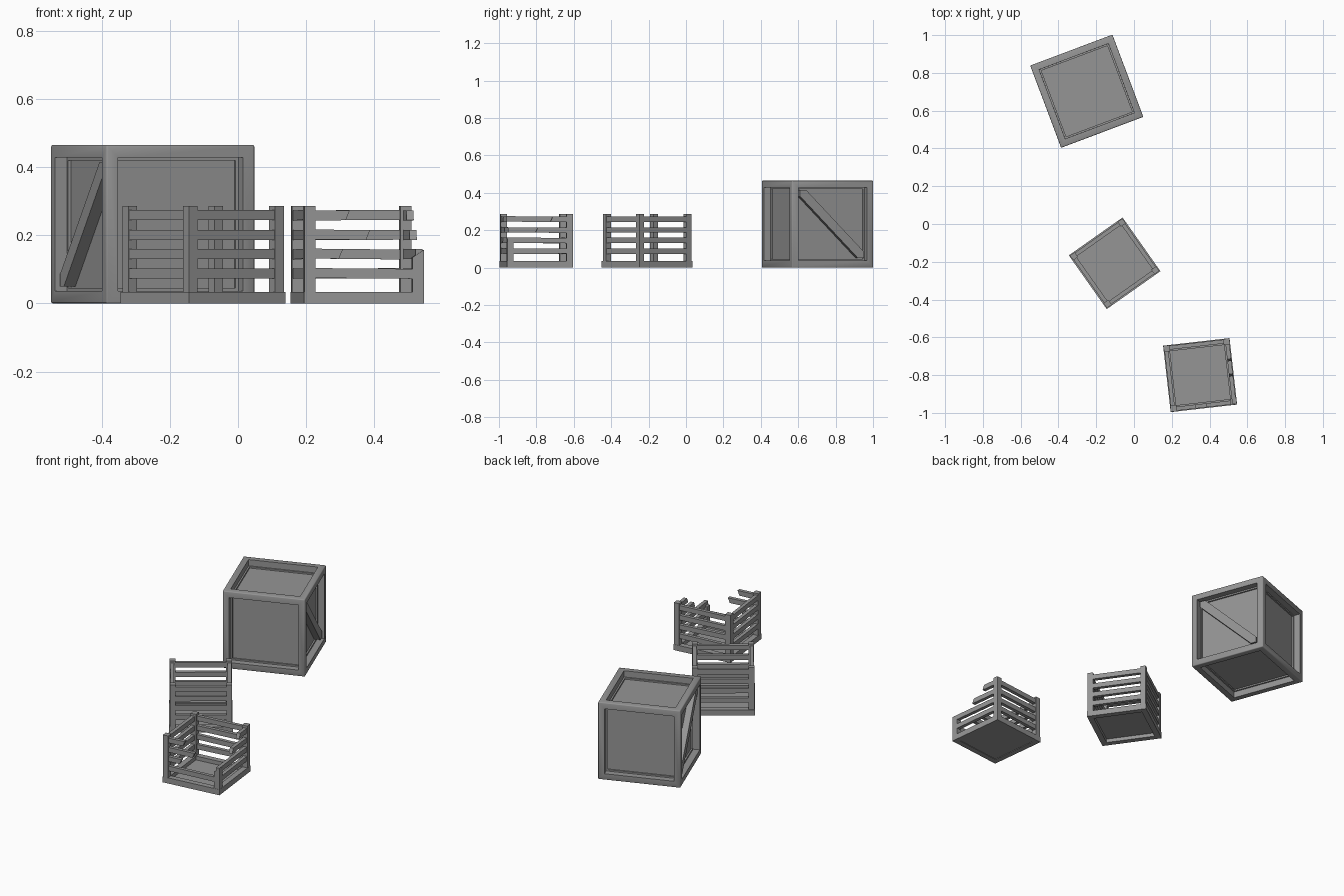
import bpy, bmesh, math, random
from mathutils import Matrix, Vector

random.seed(4)
cube = bpy.data.objects.get("Cube")
if cube:
    bpy.data.objects.remove(cube)

wood = bpy.data.materials.new("grey_wood")
wood.use_nodes = True
GREY = (0.3, 0.3, 0.3, 1)
wood.diffuse_color = GREY
wood.node_tree.nodes["Principled BSDF"].inputs["Base Color"].default_value = GREY


def finish(name, bm, matrix):
    bmesh.ops.recalc_face_normals(bm, faces=bm.faces)
    mesh = bpy.data.meshes.new(name)
    bm.to_mesh(mesh)
    bm.free()
    mesh.materials.append(wood)
    obj = bpy.data.objects.new(name, mesh)
    obj.matrix_world = matrix
    bpy.context.collection.objects.link(obj)
    return obj


def box(name, lo, hi, matrix, tweak=None):
    lo, hi = Vector(lo), Vector(hi)
    bm = bmesh.new()
    bmesh.ops.create_cube(bm, size=1)
    for v in bm.verts:
        v.co = Vector(a + (b - a) * (c + 0.5) for a, b, c in zip(lo, hi, v.co))
        if tweak:
            tweak(v.co)
    return finish(name, bm, matrix)


def place(x, y, degrees):
    return Matrix.Translation((x, y, 0)) @ Matrix.Rotation(math.radians(degrees), 4, "Z")


def turned(matrix, k):
    return matrix @ Matrix.Rotation(k * math.pi / 2, 4, "Z")


# Large closed crate: bevelled cube with a sunken panel on each side
SIZE, FRAME, DEPTH = 0.465, 0.05, 0.046
big = place(-0.25, 0.703, 20.6)
bm = bmesh.new()
bmesh.ops.create_cube(bm, size=SIZE)
bmesh.ops.bevel(bm, geom=bm.edges[:], offset=0.005, segments=2, profile=0.5, affect="EDGES")
panels = [f for f in bm.faces if f.calc_area() > 0.1]
bmesh.ops.inset_individual(bm, faces=panels, thickness=FRAME - 0.005)
bmesh.ops.inset_individual(bm, faces=panels, thickness=0.0005, depth=-DEPTH)
bmesh.ops.translate(bm, vec=(0, 0, SIZE / 2), verts=bm.verts[:])
crate = finish("large_crate", bm, big)
bpy.ops.object.select_all(action="DESELECT")
crate.select_set(True)
bpy.context.view_layer.objects.active = crate
bpy.ops.object.shade_smooth_by_angle(angle=math.radians(50))

# Diagonal braces on two opposite sides, running corner to corner
inner = SIZE / 2 - FRAME
cut = 0.034
outline = [(-inner, inner), (-inner, inner - cut), (inner - cut, -inner),
           (inner, -inner), (inner, cut - inner), (cut - inner, inner)]
for side, label in ((1, "left"), (-1, "right")):
    bm = bmesh.new()
    x0 = side * (SIZE / 2 - DEPTH - 0.002)
    face = bm.faces.new([bm.verts.new((x0, y, z + SIZE / 2)) for y, z in outline])
    grown = bmesh.ops.extrude_face_region(bm, geom=[face])["geom"]
    moved = [v for v in grown if isinstance(v, bmesh.types.BMVert)]
    bmesh.ops.translate(bm, vec=(side * 0.038, 0, 0), verts=moved)
    finish(label + "_brace", bm, big)

# Slatted open crates
ROWS = (0.088, 0.145, 0.201, 0.259)
SIDES = ("front", "left", "back", "right")


def slatted_crate(name, matrix, half, post, lip, floor, spans, stub, wobble):
    rail = half + lip
    box(name + "_floor", (-half + 0.01, -half + 0.01, floor),
        (half - 0.01, half - 0.01, floor + 0.008), matrix)
    for k, side in enumerate(SIDES):
        m = turned(matrix, k)
        # base rail
        box(f"{name}_{side}_base_rail", (-rail, -rail, 0), (rail - 0.033, -rail + 0.033, 0.034), m)

        # corner post at the right-hand end of this side
        broken = k == stub

        def snap(co):
            if broken and co.z > 0.1:
                co.z += 0.022 if co.x > half - 0.01 else 0
        box(f"{name}_{side}_post", (half - post, -half, 0.01),
            (half, -half + post, 0.135 if broken else 0.286), m, snap)

        # slats, some of them snapped short
        for row, z in enumerate(ROWS):
            a, b = spans.get((k, row), (-half + 0.004, half - 0.004))

            def splinter(co, a=a, b=b):
                if (k, row) in spans and abs(co.x) < half - 0.02:
                    co.x += 0.008 if co.z > 0 else -0.004
            tilt = Matrix.Rotation(random.uniform(-wobble, wobble), 4, "Y")
            box(f"{name}_{side}_slat_{row + 1}", (a, -half + 0.003, -0.0145),
                (b, -half + 0.024, 0.0145), m @ Matrix.Translation((0, 0, z)) @ tilt, splinter)


slatted_crate("open_crate", place(-0.1025, -0.208, 35.2), 0.17, 0.031, 0.004,
              0.022, {}, None, 0)

# Broken crate: one snapped post and several short slats
H = 0.176
snapped = {
    (0, 3): (-H + 0.004, -0.05),
    (0, 2): (-H + 0.004, 0.01),
    (0, 1): (-H + 0.004, -0.07),
    (1, 3): (0.06, H - 0.004),
    (1, 2): (-0.02, H - 0.004),
}
slatted_crate("broken_crate", place(0.35, -0.80, 6.5), H, 0.033, 0.001,
              0.003, snapped, 0, 0.012)
